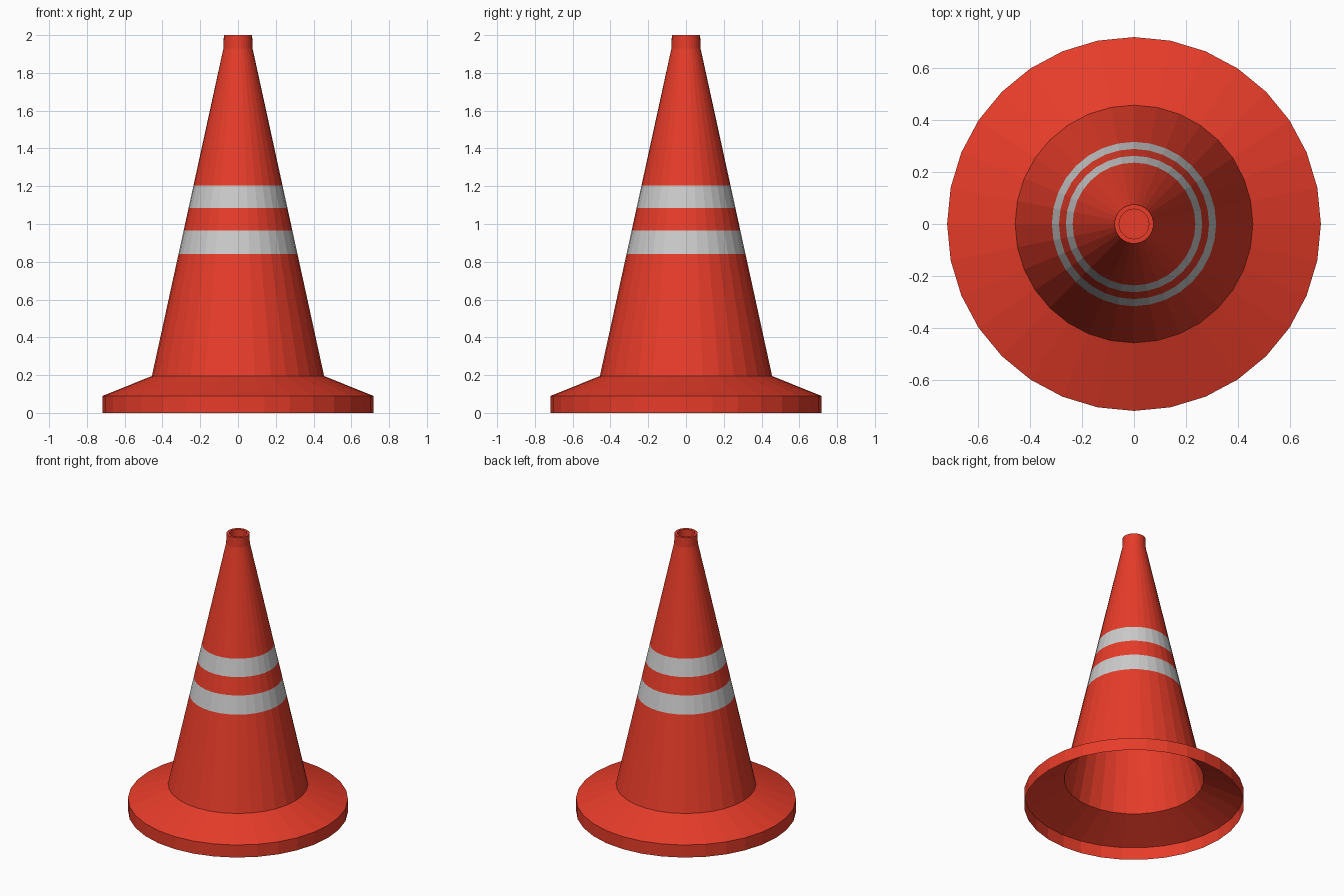
import bpy, math

if "Cube" in bpy.data.objects:
    bpy.data.objects.remove(bpy.data.objects["Cube"])

SIDES = 32


def material(name, color):
    m = bpy.data.materials.new(name)
    m.diffuse_color = (*color, 1)
    m.use_nodes = True
    m.node_tree.nodes["Principled BSDF"].inputs["Base Color"].default_value = m.diffuse_color
    return m


red = material("red_plastic", (0.8, 0.045, 0.022))
silver = material("reflective_band", (0.55, 0.55, 0.55))


def lathe(name, profile, mat, cap_end=False):
    """Spin (radius, z) points into a flat-shaded thin shell."""
    verts, faces = [], []
    for r, z in profile:
        for i in range(SIDES):
            a = 2 * math.pi * i / SIDES
            verts.append((r * math.cos(a), r * math.sin(a), z))
    for k in range(len(profile) - 1):
        for i in range(SIDES):
            j = (i + 1) % SIDES
            a, b = k * SIDES, (k + 1) * SIDES
            faces.append((a + i, a + j, b + j, b + i))
    if cap_end:
        start = (len(profile) - 1) * SIDES
        faces.append(tuple(range(start, start + SIDES)))
    mesh = bpy.data.meshes.new(name)
    mesh.from_pydata(verts, [], faces)
    mesh.materials.append(mat)
    obj = bpy.data.objects.new(name, mesh)
    bpy.context.collection.objects.link(obj)
    return obj


# Straight taper of the cone body
Z0, R0, Z1, R1 = 0.195, 0.456, 1.93, 0.077


def on_cone(z):
    return (R0 + (R1 - R0) * (z - Z0) / (Z1 - Z0), z)


# Hollow flared base: upright rim and sloped skirt
lathe("base", [(0.717, 0), (0.717, 0.09), (R0, Z0)], red)

# Cone body, alternating red sections and reflective bands
sections = [("lower_body", Z0, 0.84, red),
            ("lower_band", 0.84, 0.965, silver),
            ("middle_body", 0.965, 1.085, red),
            ("upper_band", 1.085, 1.205, silver),
            ("upper_body", 1.205, Z1, red)]
for name, za, zb, mat in sections:
    lathe(name, [on_cone(za), on_cone(zb)], mat)

# Neck with a recessed, closed top
lathe("neck", [(R1, Z1), (0.075, 2.0), (0.057, 2.0), (0.057, 1.94)], red, cap_end=True)
